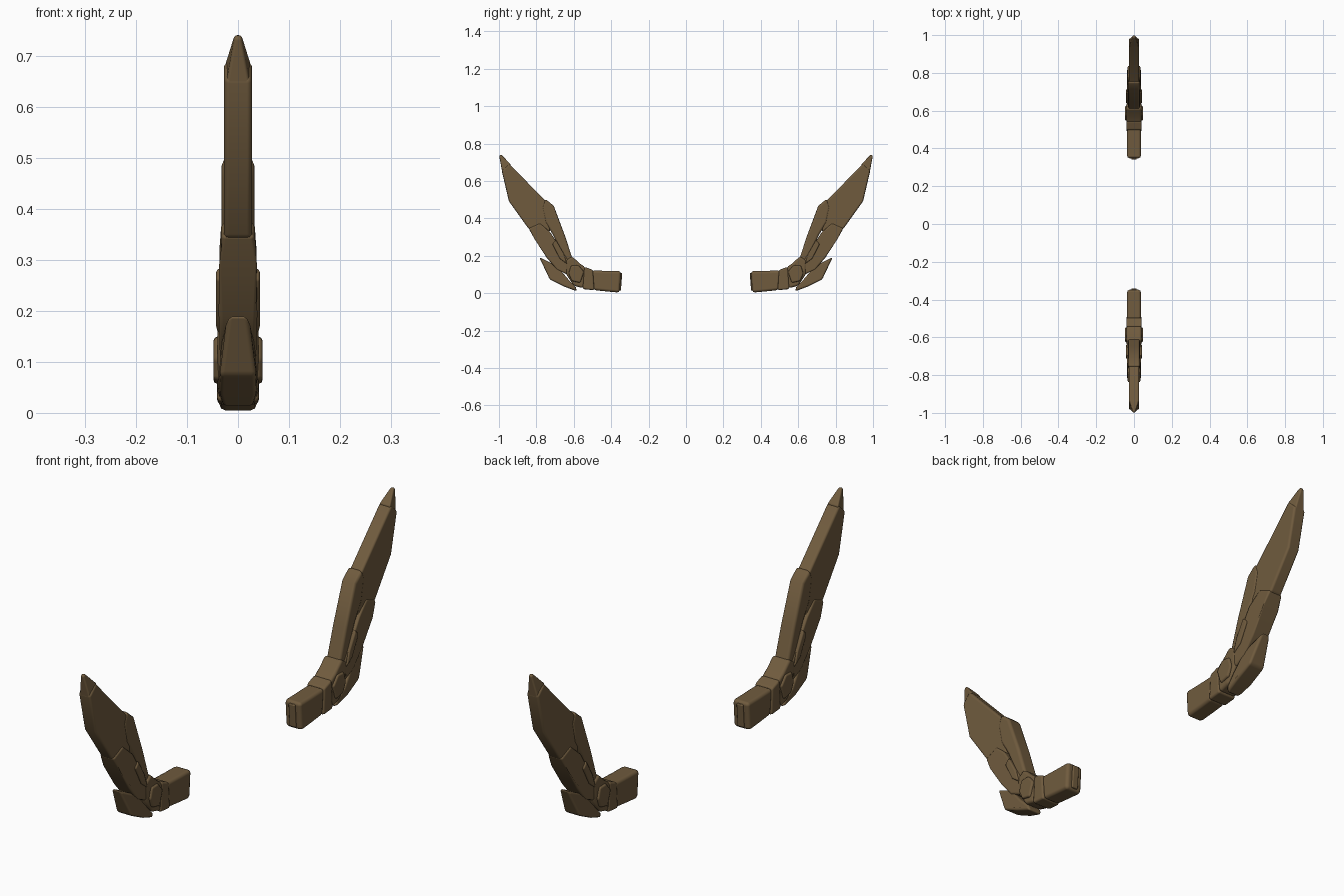
import bpy, bmesh

bronze = bpy.data.materials.new("dark_bronze")
bronze.diffuse_color = (0.162, 0.105, 0.048, 1)


def plate(name, pts, half, bevel=0.012, segs=2):
    """Side profile (y, z[, half width]) given thickness in x, softened and mirrored to the other wing."""
    bm = bmesh.new()
    sides = []
    for s in (-1, 1):
        sides.append([bm.verts.new((s * (p[2] if len(p) > 2 else half), p[0], p[1])) for p in pts])
    a, b = sides
    n = len(pts)
    bm.faces.new(a)
    bm.faces.new(b[::-1])
    for i in range(n):
        j = (i + 1) % n
        bm.faces.new((a[j], a[i], b[i], b[j]))
    bmesh.ops.recalc_face_normals(bm, faces=bm.faces)
    for f in bm.faces:
        f.smooth = True
    me = bpy.data.meshes.new(name)
    bm.to_mesh(me)
    bm.free()
    me.materials.append(bronze)
    ob = bpy.data.objects.new(name, me)
    bpy.context.collection.objects.link(ob)
    bv = ob.modifiers.new("soft_edges", 'BEVEL')
    bv.width = bevel
    bv.segments = segs
    bv.limit_method = 'ANGLE'
    bv.angle_limit = 0.6
    bv.harden_normals = True
    mr = ob.modifiers.new("other_wing", 'MIRROR')
    mr.use_axis = (False, True, False)
    return ob


# root block and the strip on its end
plate("root_block", [(0.347, 0.118), (0.42, 0.119), (0.505, 0.122), (0.495, 0.017),
                     (0.43, 0.01), (0.355, 0.003)], 0.037, 0.014)
plate("root_end_strip", [(0.341, 0.108), (0.36, 0.108), (0.366, 0.014), (0.348, 0.014)], 0.014, 0.004)

# curved joint bands
plate("joint_band", [(0.497, 0.124), (0.545, 0.142), (0.553, 0.022), (0.49, 0.016)], 0.041, 0.009)
plate("joint_knuckle", [(0.537, 0.138), (0.567, 0.158), (0.61, 0.198), (0.645, 0.175),
                        (0.64, 0.1), (0.6, 0.04), (0.548, 0.026)], 0.04, 0.012)
plate("joint_cap", [(0.545, 0.115), (0.575, 0.15), (0.615, 0.148), (0.628, 0.105),
                    (0.61, 0.065), (0.565, 0.055)], 0.048, 0.008)

# short lower fin
plate("lower_fin", [(0.583, 0.01, 0.03), (0.65, 0.035, 0.038), (0.728, 0.073, 0.037),
                    (0.785, 0.193, 0.02), (0.755, 0.178, 0.024), (0.69, 0.145, 0.034),
                    (0.63, 0.075, 0.038), (0.59, 0.035, 0.034)], 0.036, 0.01)

# arm plate along the outer edge
plate("outer_arm", [(0.635, 0.1, 0.035), (0.69, 0.125, 0.036), (0.745, 0.19, 0.038),
                    (0.81, 0.29, 0.042), (0.842, 0.348, 0.032), (0.78, 0.375, 0.032),
                    (0.725, 0.325, 0.04), (0.66, 0.225, 0.038), (0.615, 0.155, 0.036)], 0.04, 0.009)
plate("arm_rib", [(0.635, 0.155), (0.675, 0.185), (0.715, 0.262), (0.695, 0.285),
                  (0.655, 0.215)], 0.043, 0.006)

# spine along the inner edge
plate("inner_spine", [(0.607, 0.185), (0.648, 0.31), (0.707, 0.467), (0.753, 0.505),
                      (0.768, 0.46), (0.752, 0.38), (0.71, 0.31), (0.645, 0.165)], 0.032, 0.012)

# main blade and its tip
plate("blade", [(0.735, 0.485), (0.755, 0.497), (0.945, 0.692), (0.985, 0.655), (0.947, 0.492),
                (0.84, 0.342), (0.73, 0.32), (0.72, 0.4)], 0.0275, 0.01)
plate("blade_tip", [(0.937, 0.688, 0.025), (0.988, 0.742, 0.007), (0.999, 0.735, 0.007),
                    (0.98, 0.635, 0.025), (0.955, 0.64, 0.025)], 0.024, 0.006)
